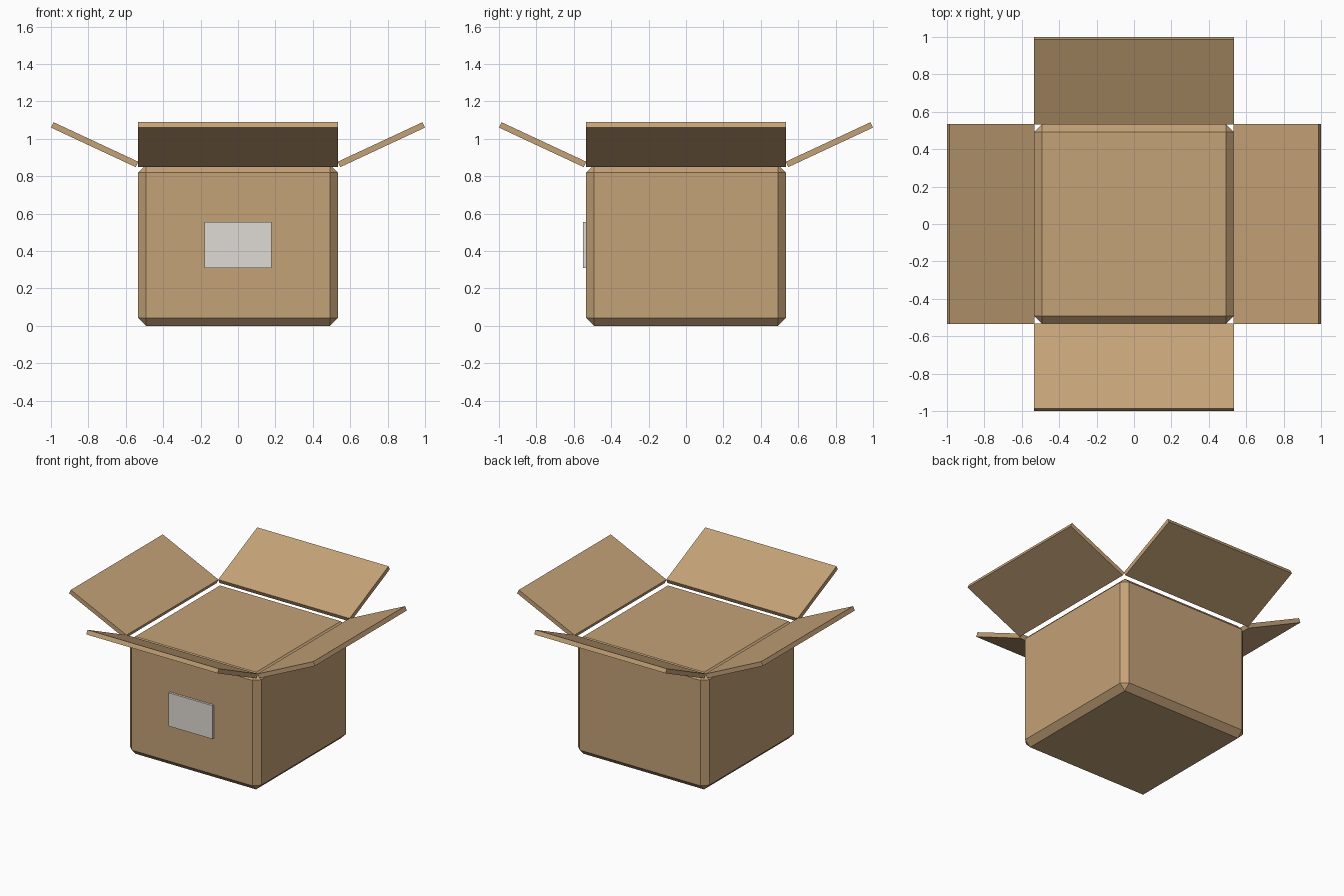
import bpy, bmesh, math
from mathutils import Matrix, Vector

if "Cube" in bpy.data.objects:
    bpy.data.objects.remove(bpy.data.objects["Cube"])


def make_material(name, color):
    m = bpy.data.materials.new(name)
    m.diffuse_color = (*color, 1.0)
    m.use_nodes = True
    m.node_tree.nodes["Principled BSDF"].inputs["Base Color"].default_value = m.diffuse_color
    return m


cardboard = make_material("cardboard brown", (0.55, 0.36, 0.185))
paper = make_material("label off white", (0.74, 0.71, 0.66))


def block(name, size, matrix, material, chamfer=0.0):
    """Flat-shaded box of a given size, optionally chamfered, placed by matrix."""
    bm = bmesh.new()
    bmesh.ops.create_cube(bm, size=1.0)
    bmesh.ops.scale(bm, vec=Vector(size), verts=bm.verts)
    if chamfer:
        bmesh.ops.bevel(bm, geom=bm.edges[:], offset=chamfer, segments=1,
                        affect='EDGES', profile=0.5)
    bmesh.ops.transform(bm, matrix=matrix, verts=bm.verts)
    bmesh.ops.recalc_face_normals(bm, faces=bm.faces)
    me = bpy.data.meshes.new(name)
    bm.to_mesh(me)
    bm.free()
    me.materials.append(material)
    ob = bpy.data.objects.new(name, me)
    bpy.context.collection.objects.link(ob)
    return ob


WIDTH, HEIGHT = 1.069, 0.862
FLAP_LENGTH, FLAP_THICK, FLAP_TILT = 0.5, 0.032, math.radians(25)

# Chamfered box body
block("box_body", (WIDTH, WIDTH, HEIGHT),
      Matrix.Translation((0, 0, HEIGHT / 2)), cardboard, 0.043)

# Four open flaps, hinged at the top edges and tilted upwards
for i, side in enumerate(("right", "back", "left", "front")):
    m = (Matrix.Rotation(i * math.pi / 2, 4, 'Z')
         @ Matrix.Translation((0.54, 0, HEIGHT + 0.001))
         @ Matrix.Rotation(-FLAP_TILT, 4, 'Y')
         @ Matrix.Translation((FLAP_LENGTH / 2, 0, 0)))
    block(f"{side}_flap", (FLAP_LENGTH, WIDTH, FLAP_THICK), m, cardboard)

# Blank shipping label on the front
block("front_label", (0.357, 0.022, 0.246),
      Matrix.Translation((0, -0.54, 0.432)), paper)
